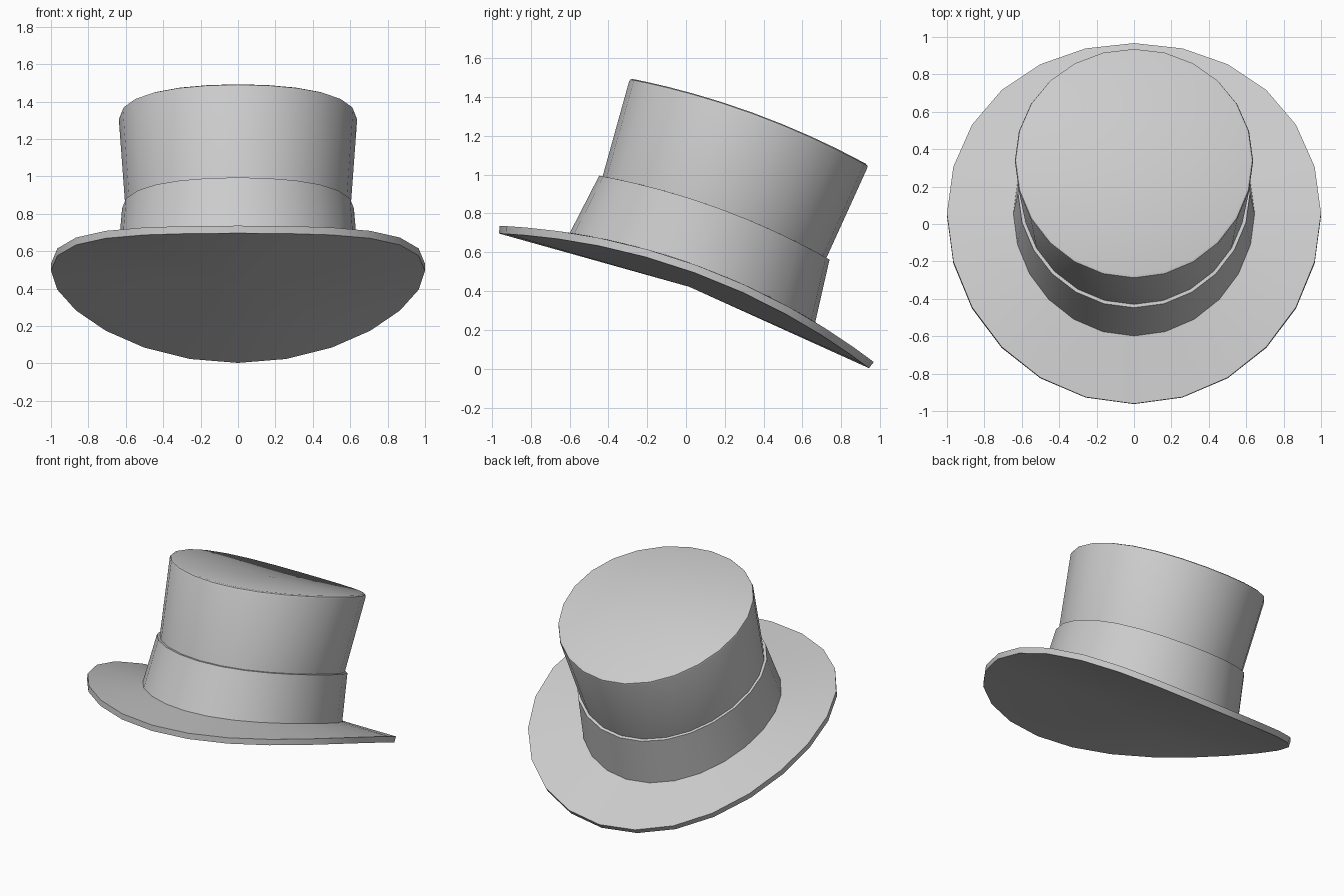
import bpy, bmesh, math
from mathutils import Vector

if "Cube" in bpy.data.objects:
    bpy.data.objects.remove(bpy.data.objects["Cube"])

SIDES = 24
TILT, BEND = math.radians(20), math.radians(17.35)   # hat tilt, half bend of the brim
CY, CZ = -1.12, -2.70                                # centre of the bend arc

felt = bpy.data.materials.new("grey_felt")
felt.diffuse_color = (0.6, 0.6, 0.6, 1)
felt.use_nodes = True
felt.node_tree.nodes["Principled BSDF"].inputs["Base Color"].default_value = felt.diffuse_color


def bent(x, v, r):
    """Wrap a point around the bend arc: v runs front to back, r is the height."""
    a = TILT + v * BEND
    return Vector((x, CY + r * math.sin(a), CZ + r * math.cos(a)))


def lathe(name, rings, cap_start=False, cap_end=False):
    """Join bent rings (x radius, v radius, r) from bottom to top."""
    bm = bmesh.new()
    loops = []
    for rx, rv, r in rings:
        angles = [2 * math.pi * i / SIDES for i in range(SIDES)]
        loops.append([bm.verts.new(bent(rx * math.sin(t), rv * math.cos(t), r)) for t in angles])
    for a, b in zip(loops, loops[1:]):
        for i in range(SIDES):
            j = (i + 1) % SIDES
            bm.faces.new((a[j], a[i], b[i], b[j]))
    # caps are fans around the mean of their ring
    for use, loop, flip in ((cap_start, loops[0], False), (cap_end, loops[-1], True)):
        if use:
            mid = bm.verts.new(sum((v.co for v in loop), Vector()) / SIDES)
            for i in range(SIDES):
                a, b = loop[i], loop[(i + 1) % SIDES]
                bm.faces.new((b, a, mid) if flip else (a, b, mid))
    mesh = bpy.data.meshes.new(name)
    bm.to_mesh(mesh)
    bm.free()
    mesh.materials.append(felt)
    obj = bpy.data.objects.new(name, mesh)
    bpy.context.collection.objects.link(obj)
    bpy.ops.object.select_all(action='DESELECT')
    obj.select_set(True)
    bpy.context.view_layer.objects.active = obj
    bpy.ops.object.shade_smooth_by_angle(angle=math.radians(50))


# brim: underside, thin edge, upper face up to the band
lathe("brim", [(1, 1, 3.40), (1, 1, 3.44), (0.645, 0.65, 3.44)], cap_start=True)

# hat band with a narrow ledge on top
lathe("hat_band", [(0.645, 0.65, 3.44), (0.62, 0.558, 3.755), (0.602, 0.542, 3.755)])

# crown flaring upwards, softened top edge
lathe("crown", [(0.602, 0.542, 3.755), (0.637, 0.508, 4.26),
                (0.633, 0.505, 4.272), (0.620, 0.495, 4.277)], cap_end=True)
